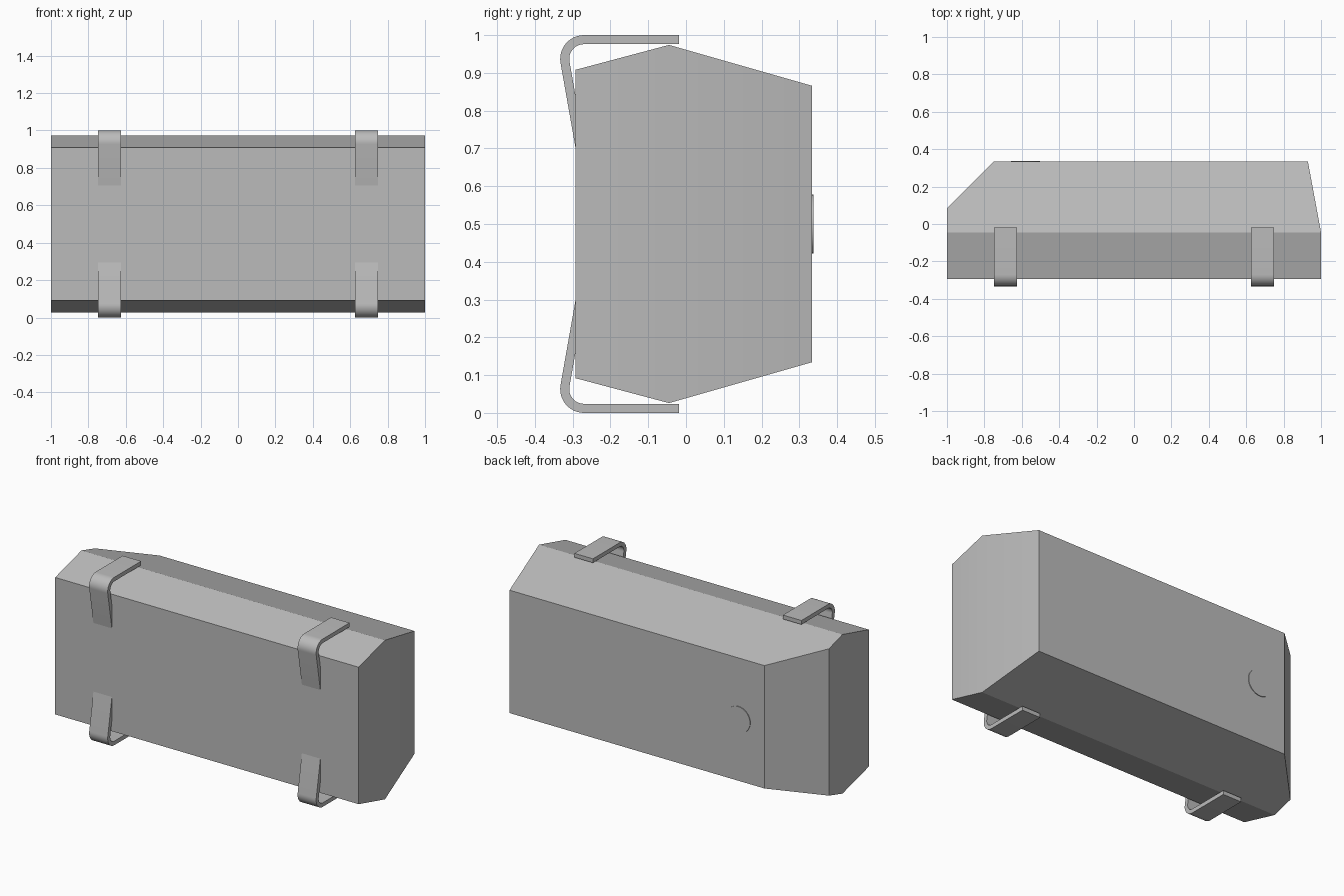
import bpy, bmesh
from math import radians, cos, sin
from mathutils import Vector, Matrix

if "Cube" in bpy.data.objects:
    bpy.data.objects.remove(bpy.data.objects["Cube"])

grey = bpy.data.materials.new("mid grey")
grey.use_nodes = True
grey.diffuse_color = (0.5, 0.5, 0.5, 1)
grey.node_tree.nodes["Principled BSDF"].inputs["Base Color"].default_value = (0.5, 0.5, 0.5, 1)

MID = 0.5      # height of the horizontal mirror plane
BACK = 0.333


def finish(bm, name):
    bmesh.ops.recalc_face_normals(bm, faces=bm.faces)
    mesh = bpy.data.meshes.new(name)
    bm.to_mesh(mesh)
    bm.free()
    mesh.materials.append(grey)
    obj = bpy.data.objects.new(name, mesh)
    bpy.context.collection.objects.link(obj)
    bpy.ops.object.select_all(action='DESELECT')
    obj.select_set(True)
    bpy.context.view_layer.objects.active = obj
    bpy.ops.object.shade_smooth_by_angle(angle=radians(30))
    return obj


def extrude_profile(profile, x0, x1):
    """Sweep a closed (y, z) outline along x."""
    bm = bmesh.new()
    face = bm.faces.new([bm.verts.new((x0, y, z)) for y, z in profile])
    new = bmesh.ops.extrude_face_region(bm, geom=[face])["geom"]
    bmesh.ops.translate(bm, vec=(x1 - x0, 0, 0),
                        verts=[v for v in new if isinstance(v, bmesh.types.BMVert)])
    return bm


# Six-sided body, with both rear ends cut at a slant
half = [(-0.293, 0.408), (-0.045, 0.474), (BACK, 0.366)]
outline = [(y, MID + h) for y, h in half] + [(y, MID - h) for y, h in reversed(half)]
body = extrude_profile(outline, -1, 1)
for point, normal in (((-0.75, BACK, 0), (-1, 1, 0)),
                      ((0.93, BACK, 0), (0.378, 0.07, 0))):
    cut = bmesh.ops.bisect_plane(body, geom=body.verts[:] + body.edges[:] + body.faces[:],
                                 dist=1e-4, plane_co=point, plane_no=Vector(normal).normalized(),
                                 clear_outer=True)
    rim = [e for e in cut["geom_cut"] if isinstance(e, bmesh.types.BMEdge)]
    bmesh.ops.holes_fill(body, edges=[e for e in rim if e.is_boundary], sides=0)
finish(body, "body")

# Bent flat hooks, above and below, running into the front face
centre_y, centre_z, radius, thick = -0.27, 0.937, 0.063, 0.024


def hook_edge(r):
    pts = [(-0.018, centre_z + r)]
    for i in range(13):
        a = radians(90 + 100 * i / 12)
        pts.append((centre_y + r * cos(a), centre_z + r * sin(a)))
    y, z = pts[-1]
    a = radians(190)
    pts.append((y - 0.3 * sin(a), z + 0.3 * cos(a)))
    return pts


hook = hook_edge(radius) + hook_edge(radius - thick)[::-1]
for level, flip in (("upper", 1), ("lower", -1)):
    profile = [(y, MID + flip * (z - MID)) for y, z in hook]
    for side, x in (("right", -0.687), ("left", 0.687)):
        finish(extrude_profile(profile, x - 0.061, x + 0.061), f"{level}_{side}_hook")

# Thin round button on the back
button = bmesh.new()
bmesh.ops.create_cone(button, cap_ends=True, segments=32, radius1=0.078, radius2=0.078, depth=0.008,
                      matrix=Matrix.Translation((-0.58, BACK, MID)) @ Matrix.Rotation(radians(90), 4, 'X'))
finish(button, "back_button")
